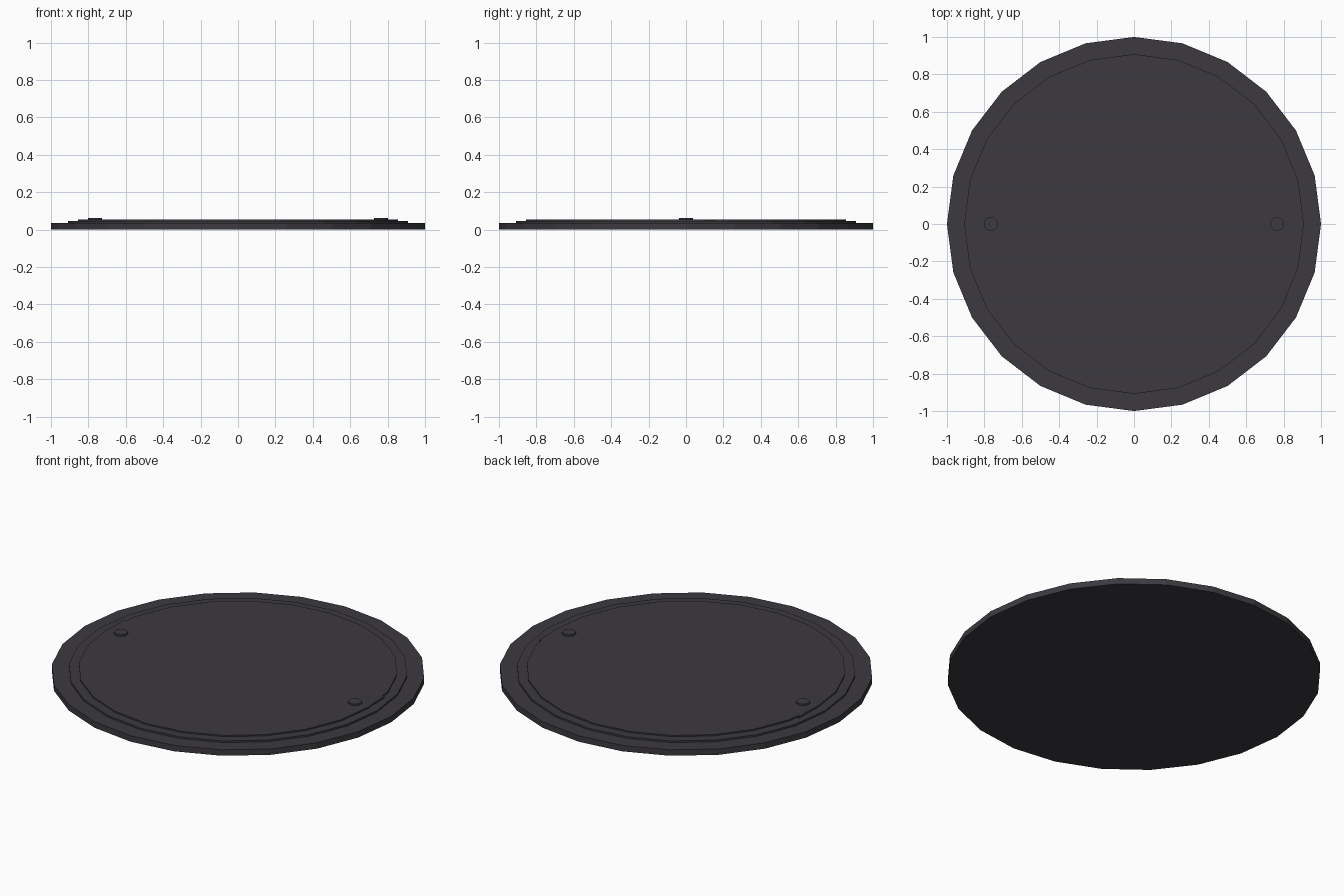
import bpy, bmesh, math

if "Cube" in bpy.data.objects:
    bpy.data.objects.remove(bpy.data.objects["Cube"])

iron = bpy.data.materials.new("dark_iron")
iron.diffuse_color = (0.045, 0.042, 0.051, 1)
iron.use_nodes = True
iron.node_tree.nodes["Principled BSDF"].inputs["Base Color"].default_value = iron.diffuse_color


def finish(name, bm):
    bmesh.ops.recalc_face_normals(bm, faces=bm.faces)
    me = bpy.data.meshes.new(name)
    bm.to_mesh(me)
    bm.free()
    me.materials.append(iron)
    ob = bpy.data.objects.new(name, me)
    bpy.context.collection.objects.link(ob)
    return ob


def lathe(name, profile, sides, cx=0.0, cy=0.0):
    """Closed stepped disc from (radius, z) pairs, flat faces."""
    bm = bmesh.new()
    rings = []
    for r, z in profile:
        rings.append([bm.verts.new((cx + r * math.cos(2 * math.pi * i / sides),
                                    cy + r * math.sin(2 * math.pi * i / sides), z))
                      for i in range(sides)])
    for a, b in zip(rings, rings[1:]):
        for i in range(sides):
            j = (i + 1) % sides
            bm.faces.new((a[i], a[j], b[j], b[i]))
    bm.faces.new(rings[0][::-1])
    bm.faces.new(rings[-1])
    return finish(name, bm)


# Stepped round cover
lathe("cover", [(1, 0), (1, 0.035), (0.908, 0.035), (0.908, 0.045),
                (0.855, 0.045), (0.855, 0.053)], 24)

for side, label in ((1, "right"), (-1, "left")):
    # Small raised studs near the rim
    lathe("stud_" + label, [(0.037, 0.053), (0.037, 0.062)], 12, side * 0.765)
    # Flush tabs just breaking the inner step
    bm = bmesh.new()
    bmesh.ops.create_cube(bm, size=1)
    for v in bm.verts:
        v.co = (side * (0.838 + v.co.x * 0.024), 0.085 + v.co.y * 0.14, 0.0485 + v.co.z * 0.008)
    finish("edge_tab_" + label, bm)
